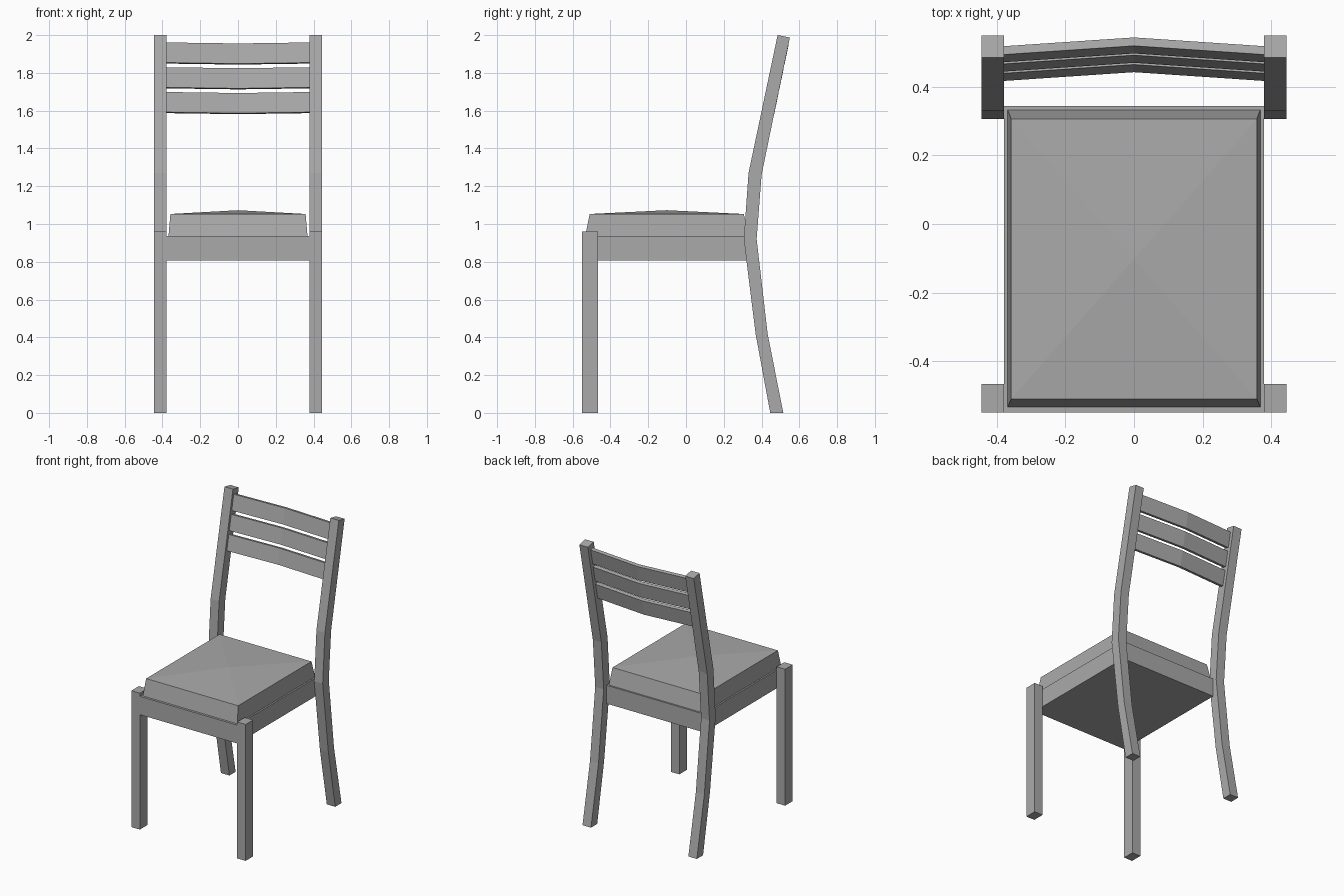
import bpy
import bmesh
from mathutils import Vector

old = bpy.data.objects.get("Cube")
if old:
    bpy.data.objects.remove(old, do_unlink=True)

grey = bpy.data.materials.new("plain grey")
grey.use_nodes = True
colour = (0.4, 0.4, 0.4, 1)
grey.diffuse_color = colour
grey.node_tree.nodes["Principled BSDF"].inputs["Base Color"].default_value = colour


def add_object(name, bm):
    bmesh.ops.recalc_face_normals(bm, faces=bm.faces)
    mesh = bpy.data.meshes.new(name)
    bm.to_mesh(mesh)
    bm.free()
    mesh.materials.append(grey)
    obj = bpy.data.objects.new(name, mesh)
    bpy.context.collection.objects.link(obj)
    return obj


def loft(name, rings):
    """Join matching rings of points into a capped solid."""
    bm = bmesh.new()
    loops = [[bm.verts.new(p) for p in ring] for ring in rings]
    for a, b in zip(loops, loops[1:]):
        for i in range(len(a)):
            j = (i + 1) % len(a)
            bm.faces.new((a[i], a[j], b[j], b[i]))
    bm.faces.new(loops[0])
    bm.faces.new(loops[-1])
    return add_object(name, bm)


def rect(x0, x1, y0, y1, z):
    return [(x0, y0, z), (x1, y0, z), (x1, y1, z), (x0, y1, z)]


INNER, OUTER = 0.379, 0.445

# Rear posts: (front y, front z, back y, back z) from floor to top
post = [(0.446, 0, 0.515, 0), (0.369, 0.415, 0.432, 0.42),
        (0.306, 0.92, 0.374, 0.92), (0.331, 1.27, 0.4, 1.26),
        (0.485, 2.0, 0.55, 1.987)]
for side, s in (("left", 1), ("right", -1)):
    a, b = sorted((s * INNER, s * OUTER))
    loft(side + "_rear_post",
         [[(a, fy, fz), (b, fy, fz), (b, by, bz), (a, by, bz)]
          for fy, fz, by, bz in post])
    loft(side + "_front_leg",
         [rect(a, b, -0.55, -0.467, z) for z in (0, 0.96)])

# Seat frame
loft("seat_frame", [rect(-INNER, INNER, -0.549, 0.344, z) for z in (0.808, 0.937)])

# Cushion: tapered sides and a slightly raised centre
cushion = loft("seat_cushion", [rect(-0.368, 0.368, -0.533, 0.332, 0.937),
                                rect(-0.358, 0.358, -0.51, 0.306, 1.053)])
bm = bmesh.new()
bm.from_mesh(cushion.data)
top = max(bm.faces, key=lambda f: f.calc_center_median().z)
crown = bmesh.ops.poke(bm, faces=[top])["verts"][0]
crown.co.z = 1.073
bm.to_mesh(cushion.data)
bm.free()

# Back slats: leaning with the posts and bowed backwards at the middle
up = Vector((0, 0.208, 1)).normalized()
back = Vector((0, up.z, -up.y))
start = Vector((0, 0.417, 1.592))
height, thick, pitch, bow = 0.109, 0.025, 0.134, 0.026
for i, name in enumerate(("lower", "middle", "upper")):
    rings = []
    for x in (-INNER, 0, INNER):
        p = start + up * pitch * i + back * (0 if x else bow)
        p.x = x
        rings.append([p, p + back * thick, p + back * thick + up * height, p + up * height])
    loft(name + "_back_slat", rings)
